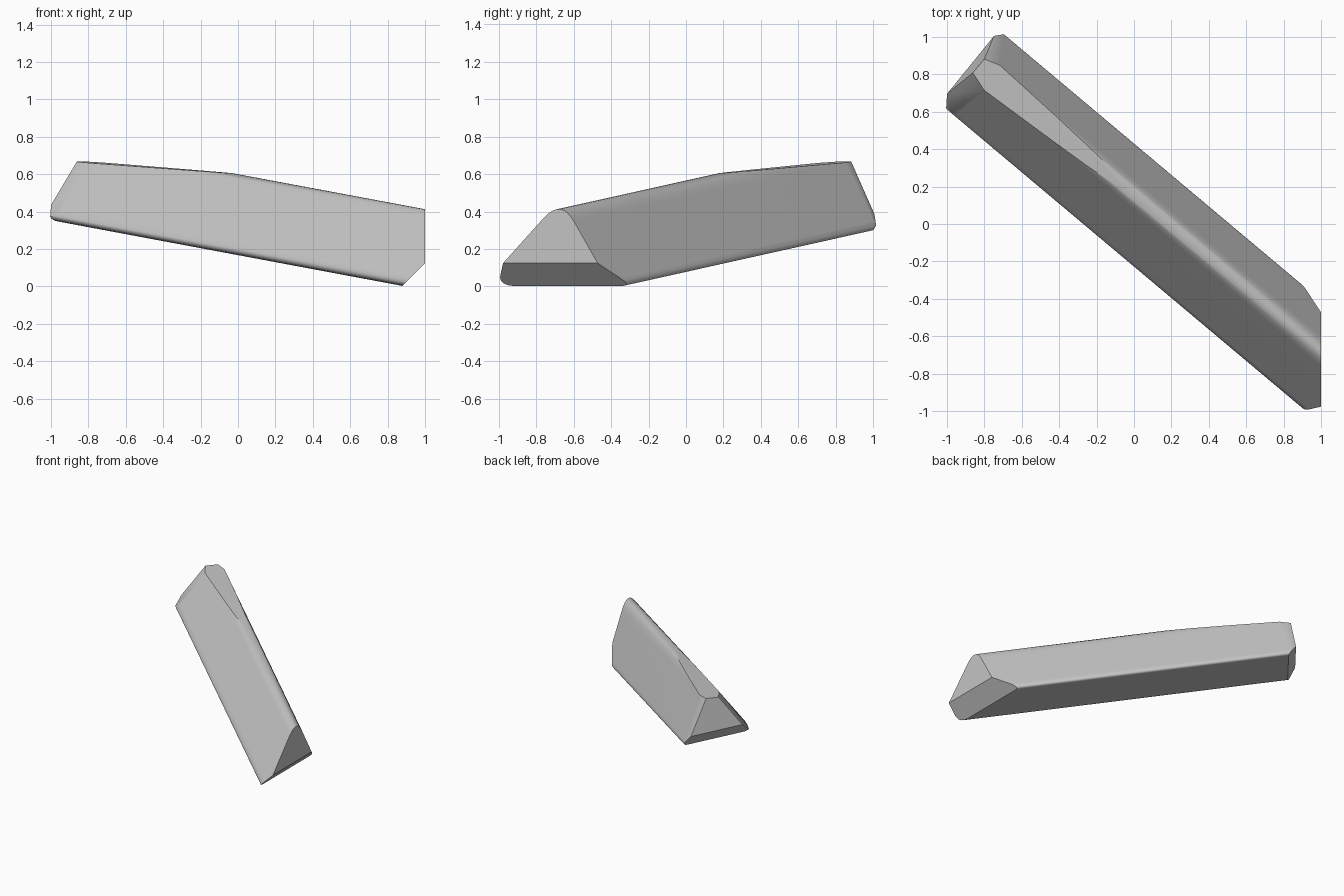
import bpy
import bmesh
from math import radians
from mathutils import Vector

if "Cube" in bpy.data.objects:
    bpy.data.objects.remove(bpy.data.objects["Cube"], do_unlink=True)

# Single grey material
grey = bpy.data.materials.new("plain_grey")
grey.use_nodes = True
colour = (0.55, 0.55, 0.55, 1)
grey.diffuse_color = colour
grey.node_tree.nodes["Principled BSDF"].inputs["Base Color"].default_value = colour

# Direction the bar runs in, and the normal of its underside
AXIS = Vector((1, -0.84, -0.187))
BACK = -AXIS.normalized()
UNDER = Vector((0.184, 0, 0.983))


def rounded(corners, trims, steps=8):
    """Polygon with each corner replaced by a smooth curve."""
    points = []
    for i, corner in enumerate(corners):
        start = corner + (corners[i - 1] - corner).normalized() * trims[i]
        end = corner + (corners[(i + 1) % len(corners)] - corner).normalized() * trims[i]
        for k in range(steps + 1):
            t = k / steps
            points.append(start * (1 - t) ** 2 + corner * 2 * t * (1 - t) + end * t * t)
    return points


def cut(bm, point, normal):
    """Slice away everything on the normal's side and cap the opening."""
    geom = bm.verts[:] + bm.edges[:] + bm.faces[:]
    result = bmesh.ops.bisect_plane(bm, geom=geom, dist=0.00001, plane_co=Vector(point),
                                    plane_no=Vector(normal), clear_outer=True)
    edges = [e for e in result["geom_cut"] if isinstance(e, bmesh.types.BMEdge)]
    bmesh.ops.holes_fill(bm, edges=edges, sides=0)


# Rounded triangular bar
triangle = [Vector((1, -0.667, 0.469)), Vector((1, -1.107, -0.02)), Vector((1, -0.39, -0.02))]
section = rounded(triangle, [0.14, 0.098, 0.06])
bm = bmesh.new()
profile = bm.faces.new([bm.verts.new(p + AXIS * 0.3) for p in section])
extruded = bmesh.ops.extrude_face_region(bm, geom=[profile], use_keep_orig=True)
moved = [v for v in extruded["geom"] if isinstance(v, bmesh.types.BMVert)]
bmesh.ops.translate(bm, verts=moved, vec=AXIS * -2.7)

cuts = [
    ((1, 0, 0), (1, 0, 0)),                                   # flat near end
    ((0.875, 0, 0), (1, 0, -1)),                              # chamfer under near end
    ((-0.14, 0.32, 0.615), (0.0457, -0.0384, 1)),             # shallow top flat
    ((-0.86, 0.81, 0.67), BACK),                              # square far end
    ((-0.86, 0.81, 0.67), (-0.644, -0.463, 0.607)),           # far end front bevel
    ((-0.80, 0.88, 0.67), (0.353, 0.828, 0.433)),             # far end back bevel
    ((-1, 0.69, 0.43), BACK * 0.76 - UNDER * 0.65),           # far end lower bevel
]
for point, normal in cuts:
    cut(bm, point, normal)
bmesh.ops.remove_doubles(bm, verts=bm.verts[:], dist=0.0005)
bmesh.ops.recalc_face_normals(bm, faces=bm.faces[:])

mesh = bpy.data.meshes.new("bevelled_bar")
bm.to_mesh(mesh)
bm.free()
bar = bpy.data.objects.new("bevelled_bar", mesh)
bpy.context.collection.objects.link(bar)
mesh.materials.append(grey)

# Smooth rounded edges with crisp cuts
bpy.ops.object.select_all(action="DESELECT")
bar.select_set(True)
bpy.context.view_layer.objects.active = bar
bpy.ops.object.shade_smooth_by_angle(angle=radians(30))
weighted = bar.modifiers.new("even_shading", "WEIGHTED_NORMAL")
weighted.keep_sharp = True
